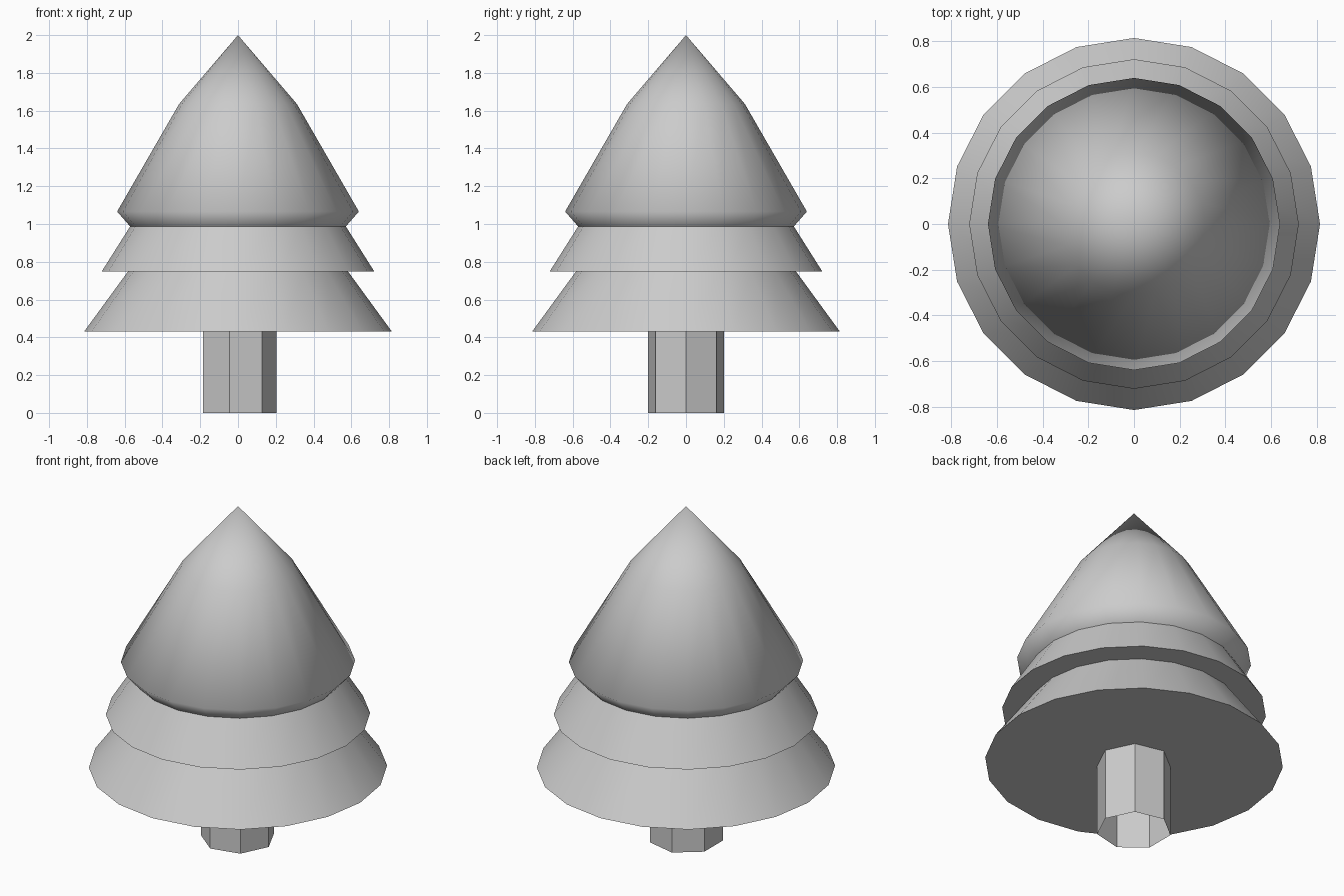
import bpy
import bmesh
import math

if "Cube" in bpy.data.objects:
    bpy.data.objects.remove(bpy.data.objects["Cube"])


def lathe(name, profile, sides, smooth):
    """Turn (radius, z) points, listed bottom to top, about the z axis."""
    bm = bmesh.new()
    rings = []
    for r, z in profile:
        if r == 0:
            rings.append([bm.verts.new((0, 0, z))] * sides)
        else:
            rings.append([bm.verts.new((r * math.cos(math.tau * i / sides),
                                        r * math.sin(math.tau * i / sides), z))
                          for i in range(sides)])
    for a, b in zip(rings, rings[1:]):
        if a[0] is a[1]:
            bm.faces.new(list(reversed(b)))  # flat underside
            continue
        for i in range(sides):
            j = (i + 1) % sides
            if b[0] is b[1]:
                bm.faces.new((a[i], a[j], b[0]))  # tip
            else:
                bm.faces.new((a[i], a[j], b[j], b[i]))
    mesh = bpy.data.meshes.new(name)
    bm.to_mesh(mesh)
    bm.free()
    obj = bpy.data.objects.new(name, mesh)
    bpy.context.collection.objects.link(obj)
    if smooth:
        bpy.ops.object.select_all(action='DESELECT')
        obj.select_set(True)
        bpy.context.view_layer.objects.active = obj
        bpy.ops.object.shade_smooth_by_angle(angle=math.radians(80))
    return obj


# Seven-sided trunk, open at the bottom
lathe("trunk", [(0.205, 0), (0.205, 0.43)], 7, False)

# Two skirt tiers with flat undersides
lathe("lower_branches", [(0, 0.43), (0.815, 0.43), (0.583, 0.748)], 20, True)
lathe("middle_branches", [(0, 0.748), (0.722, 0.748), (0.571, 0.987)], 20, True)

# Rounded crown with a tucked-in rim
lathe("upper_branches",
      [(0.571, 0.987), (0.64, 1.066), (0.312, 1.635), (0, 2)], 20, True)
